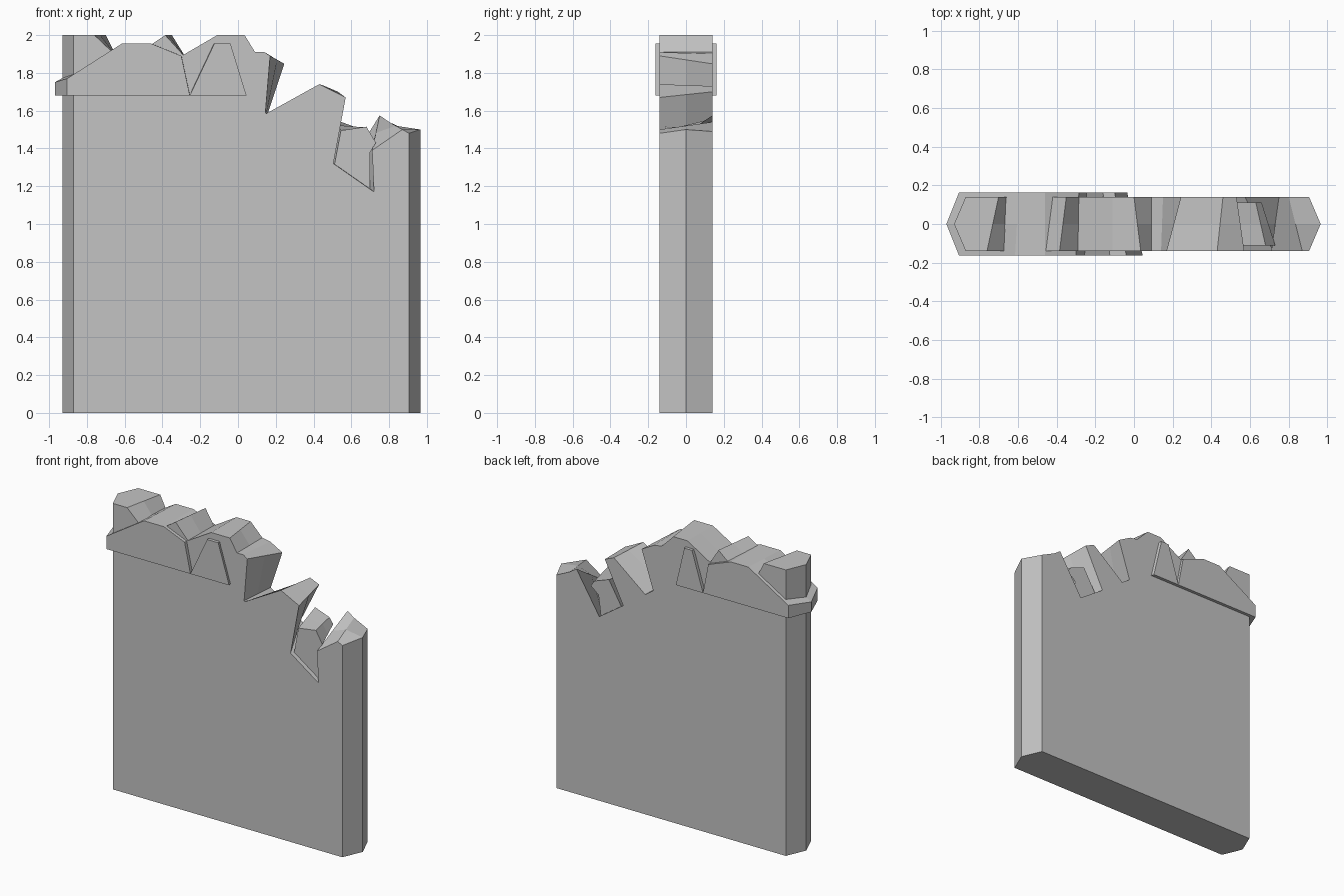
import bpy
import bmesh

stone = bpy.data.materials.new("grey_stone")
stone.diffuse_color = (0.55, 0.55, 0.55, 1)


def slab(name, half, pairs, tips):
    """Loft a front profile to a back profile through a middle section.
    pairs: (front x, front z, back x, back z); tips: index -> middle (x, z)."""
    bm = bmesh.new()
    rings = [[], [], []]
    for i, (fx, fz, bx, bz) in enumerate(pairs):
        mx, mz = tips.get(i, ((fx + bx) / 2, (fz + bz) / 2))
        for ring, co in zip(rings, ((fx, -half, fz), (mx, 0, mz), (bx, half, bz))):
            ring.append(bm.verts.new(co))
    n = len(pairs)
    bm.faces.new(rings[0])
    bm.faces.new(rings[2][::-1])
    for a, b in zip(rings, rings[1:]):
        for i in range(n):
            j = (i + 1) % n
            bm.faces.new((a[j], a[i], b[i], b[j]))
    bmesh.ops.recalc_face_normals(bm, faces=bm.faces)
    mesh = bpy.data.meshes.new(name)
    bm.to_mesh(mesh)
    bm.free()
    mesh.materials.append(stone)
    obj = bpy.data.objects.new(name, mesh)
    bpy.context.collection.objects.link(obj)
    return obj


# broken wall with a jagged top and pointed ends
wall = [
    (-.87, 0, -.87, 0), (.905, 0, .905, 0),
    (.905, 1.48, .905, 1.49), (.87, 1.50, .80, 1.54), (.71, 1.39, .75, 1.575),
    (.72, 1.17, .573, 1.288), (.505, 1.32, .388, 1.414),
    (.57, 1.67, .53, 1.70), (.43, 1.74, .46, 1.73),
    (.15, 1.585, .218, 1.537), (.145, 1.59, .156, 1.58),
    (.17, 1.89, .245, 1.848), (.14, 1.91, .15, 1.90), (.09, 1.91, .09, 1.91),
    (.035, 2, 0, 2), (-.11, 2, -.11, 2), (-.29, 1.895, -.285, 1.895),
    (-.385, 2, -.35, 2), (-.46, 1.95, -.42, 1.94), (-.47, 1.90, -.47, 1.90),
    (-.665, 1.91, -.655, 1.91), (-.76, 2, -.70, 2), (-.87, 2, -.87, 2),
]
slab("broken_wall", .14, wall,
     {0: (-.93, 0), 1: (.965, 0), 2: (.965, 1.50), len(wall) - 1: (-.93, 2)})

# raised coping band wrapping the left end
slab("coping_band", .162, [
    (-.905, 1.68, -.905, 1.68), (-.255, 1.68, -.245, 1.68),
    (-.30, 1.89, -.285, 1.89), (-.46, 1.955, -.46, 1.955),
    (-.615, 1.955, -.595, 1.955), (-.905, 1.77, -.905, 1.77),
], {0: (-.97, 1.68), 5: (-.97, 1.75)})

# leftover fragment of the coping
slab("coping_fragment", .162, [
    (-.255, 1.68, -.245, 1.68), (.045, 1.68, -.035, 1.68),
    (-.04, 1.955, -.10, 1.955), (-.125, 1.955, -.16, 1.955),
], {})

# loose stone sitting in the notch
slab("notch_stone", .11, [
    (.51, 1.31, .42, 1.38), (.70, 1.18, .58, 1.27), (.70, 1.38, .60, 1.42),
    (.73, 1.43, .66, 1.47), (.68, 1.515, .63, 1.51), (.545, 1.495, .52, 1.55),
], {})
